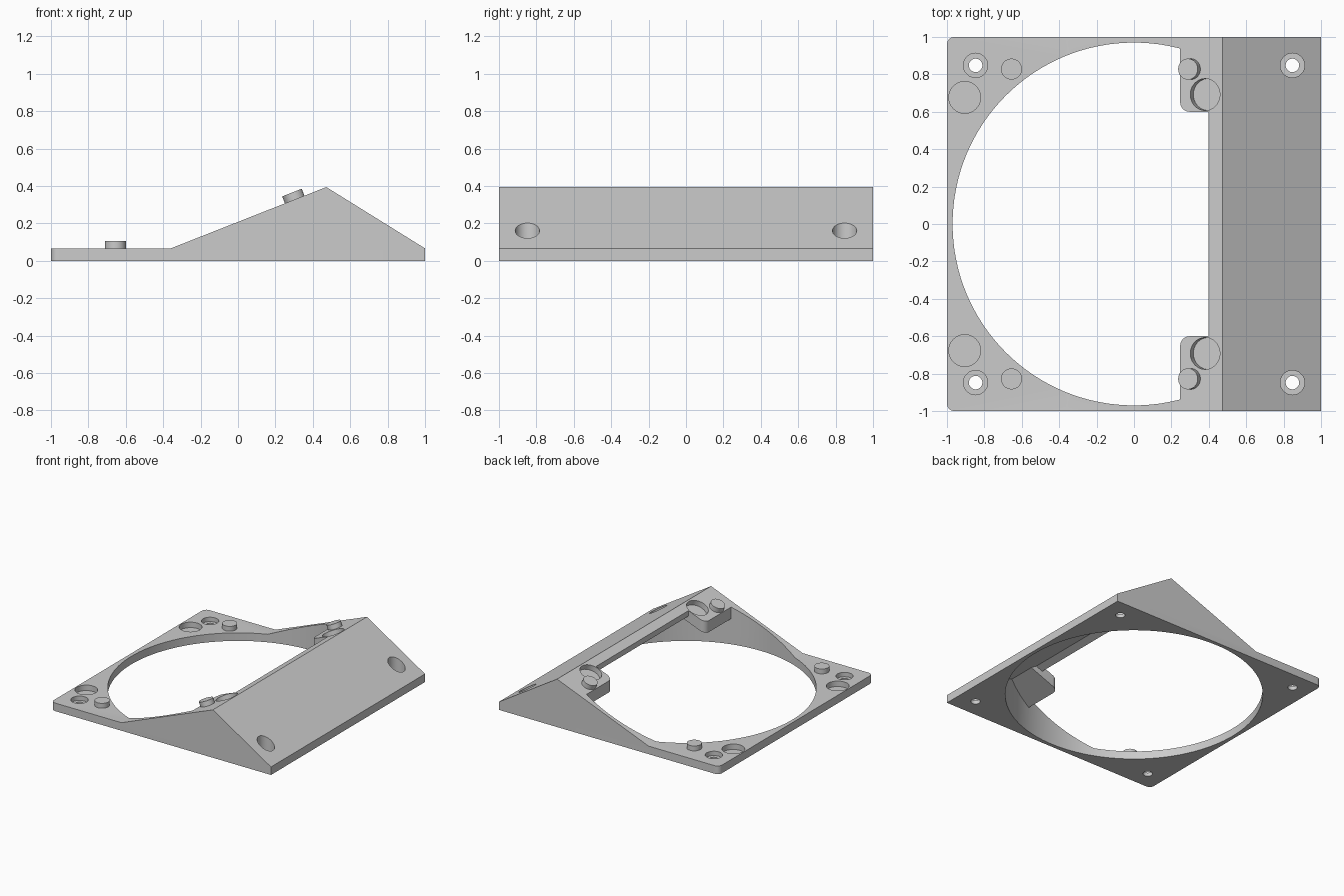
import bpy, bmesh, math
from mathutils import Matrix

old = bpy.data.objects.get("Cube")
if old:
    bpy.data.objects.remove(old, do_unlink=True)

mat = bpy.data.materials.new("plain grey")
mat.use_nodes = True
GREY = (0.6, 0.6, 0.6, 1)
mat.diffuse_color = GREY
mat.node_tree.nodes["Principled BSDF"].inputs["Base Color"].default_value = GREY

BASE = 0.066                                  # plate thickness
FOOT, PEAK = (-0.36, BASE), (0.472, 0.394)    # ends of the long ramp
SLOPE = (PEAK[1] - FOOT[1]) / (PEAK[0] - FOOT[0])
COVER_SLOPE = (BASE - PEAK[1]) / (1 - PEAK[0])
LIP = 0.398                                   # free edge of the ridge strip


def ramp_z(x):
    return FOOT[1] + (x - FOOT[0]) * SLOPE


def on_ramp(x, y):
    """Frame lying on the ramp surface, with its local z along the normal."""
    return (Matrix.Translation((x, y, ramp_z(x)))
            @ Matrix.Rotation(-math.atan(SLOPE), 4, "Y"))


def flat(x, y, z=BASE):
    return Matrix.Translation((x, y, z))


def finish(name, bm):
    bmesh.ops.recalc_face_normals(bm, faces=bm.faces)
    mesh = bpy.data.meshes.new(name)
    bm.to_mesh(mesh)
    bm.free()
    mesh.materials.append(mat)
    ob = bpy.data.objects.new(name, mesh)
    bpy.context.collection.objects.link(ob)
    return ob


def prism(name, points, y_low, y_high):
    """Side profile in x and z, extruded along y."""
    bm = bmesh.new()
    face = bm.faces.new([bm.verts.new((x, y_low, z)) for x, z in points])
    ext = bmesh.ops.extrude_face_region(bm, geom=[face])["geom"]
    moved = [v for v in ext if isinstance(v, bmesh.types.BMVert)]
    bmesh.ops.translate(bm, vec=(0, y_high - y_low, 0), verts=moved)
    return finish(name, bm)


def cylinder(name, frame, radius, low, high, sides=48):
    bm = bmesh.new()
    bmesh.ops.create_cone(bm, cap_ends=True, segments=sides, radius1=radius,
                          radius2=radius, depth=high - low,
                          matrix=frame @ Matrix.Translation((0, 0, (low + high) / 2)))
    return finish(name, bm)


def combine(ob, tools, operation):
    """Apply booleans and remove the helper solids."""
    for tool in tools:
        mod = ob.modifiers.new("cut", "BOOLEAN")
        mod.operation, mod.object, mod.solver = operation, tool, "EXACT"
    bpy.context.view_layer.update()
    result = bpy.data.meshes.new_from_object(
        ob.evaluated_get(bpy.context.evaluated_depsgraph_get()))
    ob.modifiers.clear()
    ob.data = result
    for tool in tools:
        bpy.data.objects.remove(tool, do_unlink=True)


def round_edges(ob, test, radius):
    bm = bmesh.new()
    bm.from_mesh(ob.data)
    edges = [e for e in bm.edges if test(e)]
    bmesh.ops.bevel(bm, geom=edges, offset=radius, segments=8,
                    profile=0.5, affect="EDGES")
    bm.to_mesh(ob.data)
    bm.free()


# Wedge-shaped body with two rounded corners at the low end
body = prism("adapter_body", [(-1, 0), (1, 0), (1, BASE), PEAK, FOOT, (-1, BASE)], -1, 1)
round_edges(body, lambda e: all(v.co.x < -0.99 for v in e.verts)
            and abs(e.verts[0].co.z - e.verts[1].co.z) > 0.01, 0.04)

# Round opening, limited beneath the thin ridge strip and sloping cover
ridge_x = 0.457
ridge_z = ramp_z(ridge_x) - 0.045
opening = cylinder("opening_cutter", Matrix(), 0.97, -0.1, 0.7, 128)
limit = prism("opening_limit", [
    (-1.2, -0.2), (ridge_x - (ridge_z + 0.2) / COVER_SLOPE, -0.2), (ridge_x, ridge_z),
    (LIP, ramp_z(LIP) - 0.045), (LIP, 0.8), (-1.2, 0.8)], -1.2, 1.2)
combine(opening, [limit], "INTERSECT")

# Mounting pads left standing inside the opening, with vertical sides
pads = []
for side in (-1, 1):
    near, far = 0.247, 0.54
    pad = prism("pad", [(near, ramp_z(near) - 0.095), (far, ramp_z(far) - 0.095),
                        (far, 0.8), (near, 0.8)],
                min(side * 0.6, side * 1.1), max(side * 0.6, side * 1.1))
    round_edges(pad, lambda e: all(v.co.x < near + 0.01 and abs(v.co.y) < 0.7
                                   for v in e.verts), 0.05)
    pads.append(pad)
combine(opening, pads, "DIFFERENCE")
combine(body, [opening], "DIFFERENCE")

# Screw holes with counterbores, and round magnet recesses
cutters = []
for side in (-1, 1):
    for x in (-0.847, 0.847):
        cutters.append(cylinder("screw_hole", flat(x, side * 0.848, 0), 0.036, -0.1, 0.5))
        cutters.append(cylinder("counterbore", flat(x, side * 0.848, 0), 0.065, 0.03, 0.5))
    cutters.append(cylinder("recess", flat(-0.905, side * 0.677), 0.085, -0.045, 0.1))
    cutters.append(cylinder("recess", on_ramp(0.38, side * 0.692), 0.085, -0.045, 0.1))
combine(body, cutters, "DIFFERENCE")

# Locating pegs on the flat and on the ramp
parts = [body]
for side, label in ((-1, "right"), (1, "left")):
    parts.append(cylinder(label + "_flat_peg", flat(-0.655, side * 0.828), 0.056, -0.01, 0.04))
    parts.append(cylinder(label + "_ramp_peg", on_ramp(0.303, side * 0.828), 0.056, -0.01, 0.04))

bpy.ops.object.select_all(action="DESELECT")
for ob in parts:
    ob.select_set(True)
bpy.context.view_layer.objects.active = body
bpy.ops.object.shade_smooth_by_angle(angle=math.radians(30))
